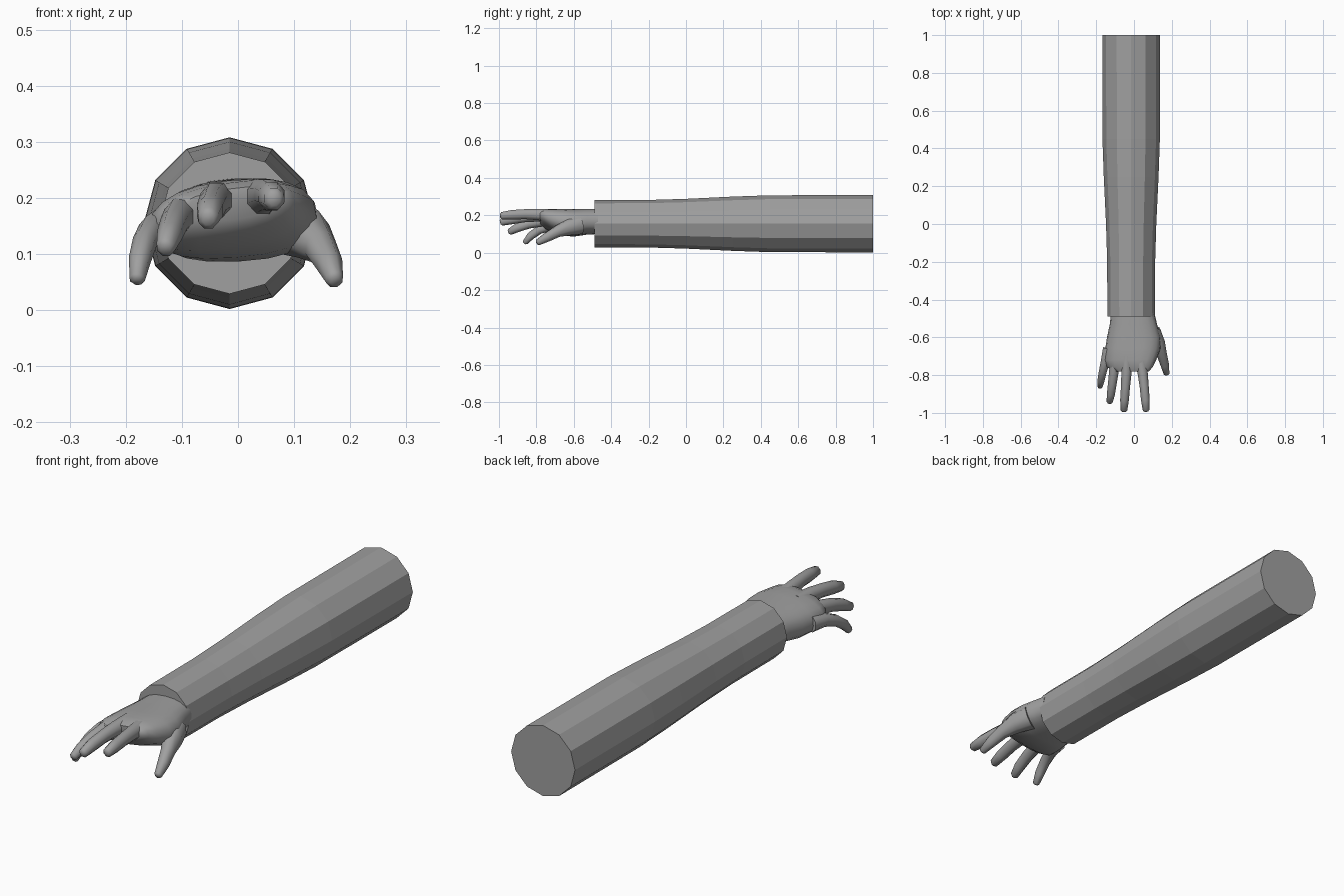
import bpy, bmesh, math
from mathutils import Vector

if "Cube" in bpy.data.objects:
    bpy.data.objects.remove(bpy.data.objects["Cube"])

grey = bpy.data.materials.new("plain grey")
grey.diffuse_color = (0.35, 0.35, 0.35, 1)
grey.use_nodes = True
grey.node_tree.nodes["Principled BSDF"].inputs["Base Color"].default_value = grey.diffuse_color


def loft(name, rings, smooth_angle):
    """Skin a list of equal-length closed rings and cap both ends."""
    bm = bmesh.new()
    loops = [[bm.verts.new(p) for p in ring] for ring in rings]
    n = len(loops[0])
    for a, b in zip(loops, loops[1:]):
        for i in range(n):
            j = (i + 1) % n
            bm.faces.new((a[i], a[j], b[j], b[i]))
    bm.faces.new(loops[0])
    bm.faces.new(loops[-1])
    bmesh.ops.recalc_face_normals(bm, faces=bm.faces)
    mesh = bpy.data.meshes.new(name)
    bm.to_mesh(mesh)
    bm.free()
    mesh.materials.append(grey)
    obj = bpy.data.objects.new(name, mesh)
    bpy.context.collection.objects.link(obj)
    if smooth_angle:
        bpy.ops.object.select_all(action='DESELECT')
        obj.select_set(True)
        bpy.context.view_layer.objects.active = obj
        bpy.ops.object.shade_smooth_by_angle(angle=math.radians(smooth_angle))
    return obj


def sleeve_ring(y, r, n=12):
    return [(-0.015 + r * math.cos(2 * math.pi * i / n), y,
             0.155 + r * math.sin(2 * math.pi * i / n)) for i in range(n)]


def palm_ring(y, x0, x1, zl, zr, up, down, n=20):
    """Flattened oval from the outer edge (x0, zl) to the thumb edge (x1, zr)."""
    ring = []
    for i in range(n):
        a = 2 * math.pi * i / n
        c, s = math.cos(a), math.sin(a)
        c = math.copysign(abs(c) ** 0.85, c)
        s = math.copysign(abs(s) ** 0.8, s)
        t = (c + 1) / 2
        ring.append((x0 + (x1 - x0) * t, y,
                     zl + (zr - zl) * t + s * (up if s > 0 else down)))
    return ring


def finger(name, path, radii, n=8):
    """Jointed tube that follows a path, with a blunt rounded tip."""
    pts = [Vector(p) for p in path]
    end = (pts[-1] - pts[-2]).normalized()
    pts.append(pts[-1] + end * radii[-1] * 0.45)
    radii = list(radii) + [radii[-1] * 0.55]
    rings = []
    for k, (p, r) in enumerate(zip(pts, radii)):
        d = (pts[min(k + 1, len(pts) - 1)] - pts[max(k - 1, 0)]).normalized()
        side = d.cross(Vector((0, 0, 1))).normalized()
        up = side.cross(d)
        rings.append([p + side * (r * math.cos(2 * math.pi * (i + 0.5) / n))
                      + up * (r * 1.1 * math.sin(2 * math.pi * (i + 0.5) / n))
                      for i in range(n)])
    loft(name, rings, 50)


# Twelve-sided faceted sleeve, closed at both ends
loft("sleeve", [sleeve_ring(y, r) for y, r in (
    (-0.49, 0.126), (-0.2, 0.127), (0.0, 0.133),
    (0.25, 0.145), (0.45, 0.152), (1.0, 0.153))], 0)

# Wrist and palm, tilted down toward the little finger
loft("palm", [palm_ring(*s) for s in (
    (-0.47, -0.122, 0.108, 0.155, 0.165, 0.075, 0.060),
    (-0.53, -0.128, 0.122, 0.152, 0.165, 0.076, 0.062),
    (-0.60, -0.143, 0.143, 0.145, 0.160, 0.080, 0.066),
    (-0.66, -0.152, 0.140, 0.142, 0.165, 0.080, 0.060),
    (-0.72, -0.158, 0.118, 0.145, 0.180, 0.068, 0.052),
    (-0.755, -0.145, 0.100, 0.155, 0.193, 0.052, 0.040),
    (-0.78, -0.110, 0.080, 0.172, 0.200, 0.030, 0.026))], 60)

# Fingers
finger("index_finger",
       [(0.035, -0.70, 0.195), (0.046, -0.79, 0.204), (0.054, -0.86, 0.206),
        (0.060, -0.93, 0.203), (0.064, -0.985, 0.198)],
       (0.036, 0.029, 0.026, 0.025, 0.019))
finger("middle_finger",
       [(-0.035, -0.70, 0.192), (-0.040, -0.79, 0.196), (-0.045, -0.86, 0.190),
        (-0.050, -0.93, 0.178), (-0.053, -0.985, 0.164)],
       (0.036, 0.029, 0.026, 0.025, 0.019))
finger("ring_finger",
       [(-0.095, -0.69, 0.170), (-0.105, -0.77, 0.168), (-0.114, -0.84, 0.155),
        (-0.122, -0.90, 0.134), (-0.129, -0.942, 0.112)],
       (0.036, 0.028, 0.025, 0.023, 0.017))
finger("little_finger",
       [(-0.135, -0.66, 0.146), (-0.152, -0.73, 0.142), (-0.166, -0.785, 0.122),
        (-0.175, -0.83, 0.090), (-0.180, -0.860, 0.055)],
       (0.032, 0.026, 0.022, 0.020, 0.014))

# Thumb, dropping away from the palm
finger("thumb",
       [(0.095, -0.57, 0.150), (0.125, -0.63, 0.135), (0.147, -0.69, 0.112),
        (0.163, -0.745, 0.082), (0.172, -0.792, 0.055)],
       (0.050, 0.042, 0.029, 0.024, 0.016))
